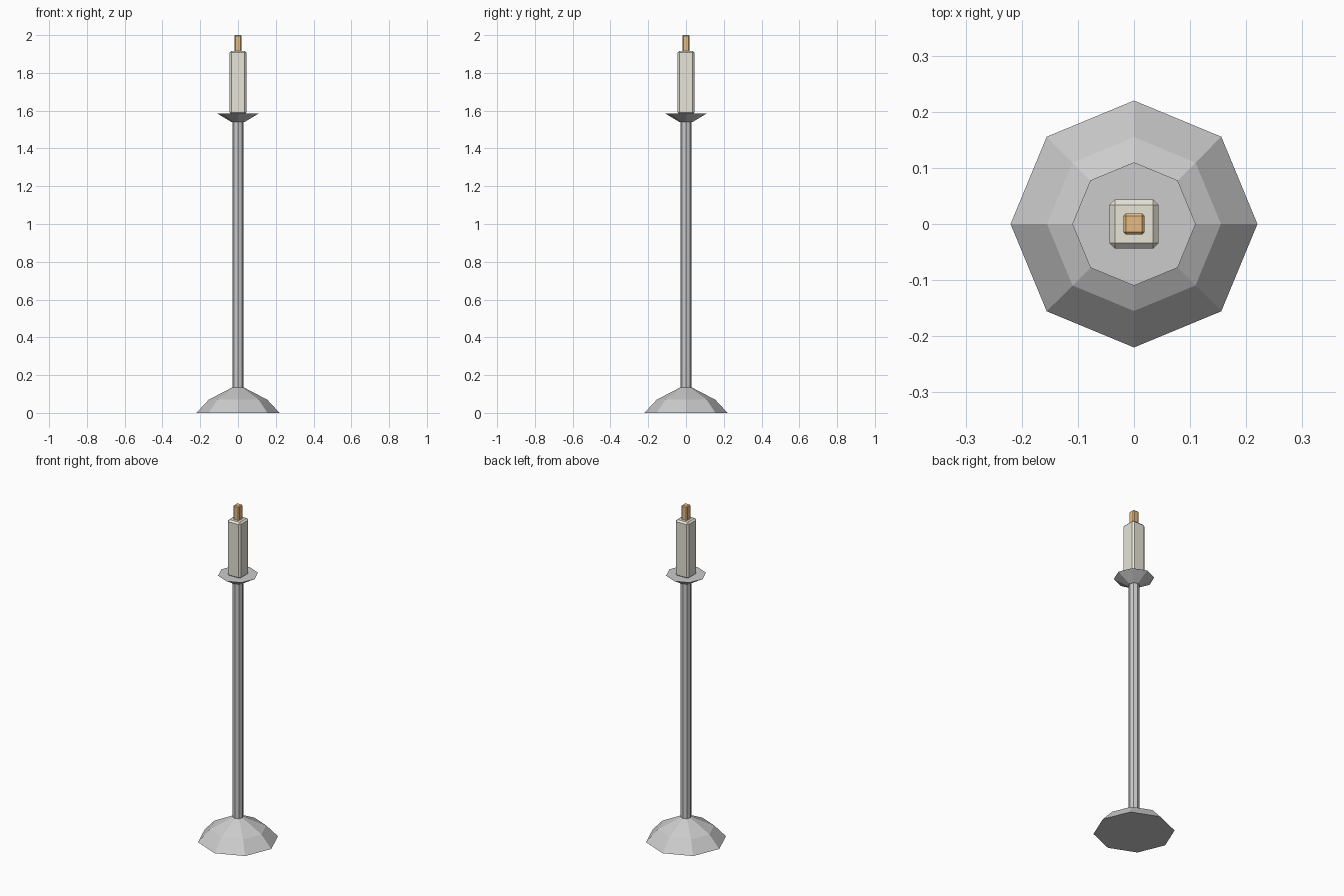
import bpy, bmesh, math

if "Cube" in bpy.data.objects:
    bpy.data.objects.remove(bpy.data.objects["Cube"])


def lathe(name, profile, sides=8):
    """Closed, flat-shaded solid from (radius, z) rings, bottom to top."""
    bm = bmesh.new()
    rings = []
    for r, z in profile:
        angles = [2 * math.pi * i / sides for i in range(sides)]
        rings.append([bm.verts.new((r * math.cos(a), r * math.sin(a), z)) for a in angles])
    for low, high in zip(rings, rings[1:]):
        for i in range(sides):
            j = (i + 1) % sides
            bm.faces.new((low[i], low[j], high[j], high[i]))
    bm.faces.new(rings[0][::-1])
    bm.faces.new(rings[-1])
    return finish(name, bm)


def bevelled_post(name, half, z0, z1, bevel):
    """Square post with a single-segment chamfer on all edges."""
    bm = bmesh.new()
    bmesh.ops.create_cube(bm, size=1)
    for v in bm.verts:
        v.co = (v.co.x * 2 * half, v.co.y * 2 * half, z1 if v.co.z > 0 else z0)
    bmesh.ops.bevel(bm, geom=bm.edges[:], offset=bevel, segments=1,
                    profile=0.5, affect='EDGES')
    return finish(name, bm)


def finish(name, bm):
    mesh = bpy.data.meshes.new(name)
    bm.to_mesh(mesh)
    bm.free()
    obj = bpy.data.objects.new(name, mesh)
    bpy.context.collection.objects.link(obj)
    return obj


def colour(obj, rgb):
    mat = bpy.data.materials.new(obj.name + "_colour")
    mat.diffuse_color = (*rgb, 1)
    mat.use_nodes = True
    mat.node_tree.nodes["Principled BSDF"].inputs["Base Color"].default_value = mat.diffuse_color
    obj.data.materials.append(mat)


# Metal stand: faceted foot, slim stem, drip tray
lathe("foot", [(0.22, 0), (0.155, 0.07), (0.03, 0.135)])
lathe("stem", [(0.029, 0.12), (0.029, 1.55)])
lathe("drip_tray", [(0.035, 1.54), (0.11, 1.585)])

# Wax candle and flame
candle = bevelled_post("candle", 0.044, 1.58, 1.917, 0.01)
colour(candle, (0.80, 0.77, 0.68))
flame = bevelled_post("flame", 0.019, 1.91, 2.0, 0.005)
colour(flame, (0.80, 0.50, 0.22))
